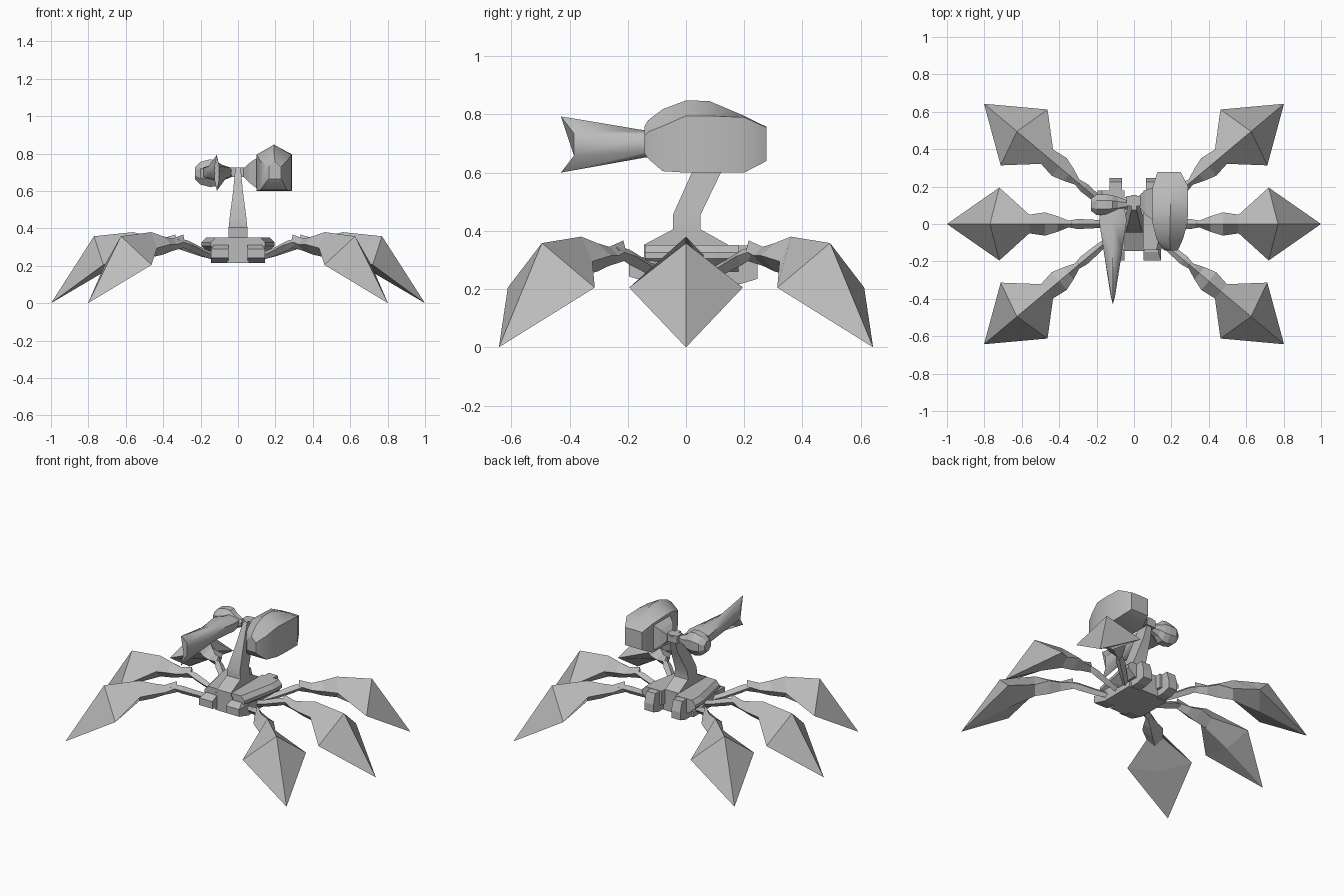
import bpy, bmesh
from math import cos, sin, pi, radians
from mathutils import Matrix, Vector

cube = bpy.data.objects.get("Cube")
if cube:
    bpy.data.objects.remove(cube, do_unlink=True)

GREY = (0.5, 0.5, 0.5, 1)
mat = bpy.data.materials.new("plain grey")
mat.use_nodes = True
mat.diffuse_color = GREY
mat.node_tree.nodes["Principled BSDF"].inputs["Base Color"].default_value = GREY


def loft(name, rings, matrix=Matrix(), smooth=0):
    """Skin a list of equal-length point rings and cap both ends."""
    bm = bmesh.new()
    rows = [[bm.verts.new(matrix @ Vector(p)) for p in ring] for ring in rings]
    n = len(rows[0])
    for a, b in zip(rows, rows[1:]):
        for i in range(n):
            j = (i + 1) % n
            bm.faces.new((a[i], a[j], b[j], b[i]))
    bm.faces.new(rows[0])
    bm.faces.new(rows[-1])
    bmesh.ops.remove_doubles(bm, verts=bm.verts, dist=0.0005)
    bmesh.ops.recalc_face_normals(bm, faces=bm.faces)
    mesh = bpy.data.meshes.new(name)
    bm.to_mesh(mesh)
    bm.free()
    mesh.materials.append(mat)
    ob = bpy.data.objects.new(name, mesh)
    bpy.context.collection.objects.link(ob)
    if smooth:
        bpy.ops.object.select_all(action='DESELECT')
        ob.select_set(True)
        bpy.context.view_layer.objects.active = ob
        bpy.ops.object.shade_smooth_by_angle(angle=radians(smooth))


def rect(x0, x1, y0, y1, z):
    return [(x0, y0, z), (x1, y0, z), (x1, y1, z), (x0, y1, z)]


def diamond(u, half, low, mid, high):
    """Four-point section of a limb at distance u."""
    return [(u, 0, low), (u, half, mid), (u, 0, high), (u, -half, mid)]


def box(name, x0, x1, y0, y1, z0, z1):
    loft(name, [rect(x0, x1, y0, y1, z0), rect(x0, x1, y0, y1, z1)])


# Six legs: four corner legs turned 40 degrees, two straight out
def leg(name, matrix):
    loft(name + "_claw", [
        diamond(.335, .012, .295, .33, .367),
        diamond(.41, .042, .28, .315, .345),
        diamond(.475, .062, .26, .315, .358),
        diamond(.56, .05, .245, .295, .38),
        [(.72, 0, .165), (.72, .195, .205), (.77, 0, .358), (.72, -.195, .205)],
        diamond(1, 0, 0, 0, 0)], matrix)
    loft(name + "_upper_limb", [
        diamond(.12, .015, .23, .25, .27),
        diamond(.2, .022, .25, .275, .295),
        diamond(.3, .027, .283, .312, .335),
        diamond(.375, .014, .315, .333, .35)], matrix)


for side, sign, base in (("left", 1, 0), ("right", -1, pi)):
    for place, turn in (("front", -40), ("middle", 0), ("rear", 40)):
        shift = 0.036 * sign if turn else 0
        rot = Matrix.Rotation(base + radians(turn * sign), 4, 'Z')
        leg(side + "_" + place + "_leg", Matrix.Translation((shift, 0, 0)) @ rot)

# Body: keel, core, and mirrored prongs and shoulder pods
box("keel_plate", -.145, .145, -.1, .13, .215, .25)
box("body_core", -.06, .06, -.145, .145, .215, .33)
for side, s in (("left", 1), ("right", -1)):
    flip = Matrix.Scale(s, 4, (1, 0, 0))
    loft(side + "_front_prong", [rect(.05, .145, -.1, .02, .215),
                                 rect(.05, .145, -.195, .02, .243),
                                 rect(.05, .145, -.195, .02, .29),
                                 rect(.05, .13, -.15, .02, .31)], flip)
    loft(side + "_rear_prong", [rect(.065, .13, .1, .19, .218),
                                rect(.065, .13, .1, .245, .235),
                                rect(.065, .13, .1, .245, .285),
                                rect(.065, .13, .1, .225, .35)], flip)
    pod = [[(.05, -.14, z), (.145 - i, -.14, z), (.195 - i, .1, z),
            (.195 - i, .18, z), (.05, .18, z)]
           for z, i in ((.26, .05), (.305, 0), (.325, 0), (.352, .025))]
    loft(side + "_shoulder_pod", pod, flip)

# Leaning neck and the cross axle at its top
loft("neck", [rect(-.05, .05, -.145, .145, .3),
              rect(-.05, .05, -.145, .145, .352),
              rect(-.05, .05, -.045, .05, .405),
              rect(-.045, .045, -.045, .05, .455),
              rect(-.026, .026, .02, .12, .6),
              rect(-.014, .014, .075, .155, .725)], smooth=30)
box("neck_axle", -.04, .04, .095, .15, .675, .725)


# Large faceted head on the left of the axle
def head_ring(y, x0, x1, z0, z1, shoulder):
    mid = (x0 + x1) / 2
    return [(x0, y, z0), (x1, y, z0), (x1, y, shoulder), (mid, y, z1), (x0, y, shoulder)]


loft("head", [head_ring(-.142, .165, .23, .665, .76, .728),
              head_ring(-.13, .15, .24, .648, .78, .74),
              head_ring(-.08, .12, .262, .605, .818, .76),
              head_ring(0, .1, .285, .6, .848, .795),
              head_ring(.08, .1, .29, .6, .846, .795),
              head_ring(.2, .1, .29, .6, .795, .79),
              head_ring(.277, .125, .25, .64, .757, .755)], smooth=30)
loft("head_socket", [
    [(x, a, lo), (x, b, lo), (x, b, hi), (x, a, hi)]
    for x, a, b, lo, hi in ((.03, .09, .155, .675, .72), (.06, .05, .18, .645, .75),
                            (.115, .01, .2, .603, .785))])


# Forked blade pointing forward on the right of the axle
def blade_ring(y, half, z0, z1, edge, notch=0):
    x, a, b = -.113, z0 + edge, z1 - edge
    return [(x, y, z0), (x + half, y + notch, a), (x + half, y + notch, b),
            (x, y, z1), (x - half, y + notch, b), (x - half, y + notch, a)]


loft("forked_blade", [blade_ring(-.43, .012, .6, .793, .058, .045),
                      blade_ring(-.14, .05, .652, .745, .018),
                      blade_ring(.02, .074, .65, .75, .025),
                      blade_ring(.1, .06, .66, .74, .025)], smooth=45)


# Rounded knuckle behind the blade, tapering into the axle
def disc(x, ry, rz):
    return [(x, .103 + ry * cos(pi / 8 + i * pi / 4), .695 + rz * sin(pi / 8 + i * pi / 4))
            for i in range(8)]


loft("blade_knuckle", [disc(-.23, .035, .035), disc(-.2, .06, .066),
                       disc(-.15, .06, .08), disc(-.115, .055, .075),
                       disc(-.085, .045, .045), disc(-.035, .025, .022)])
